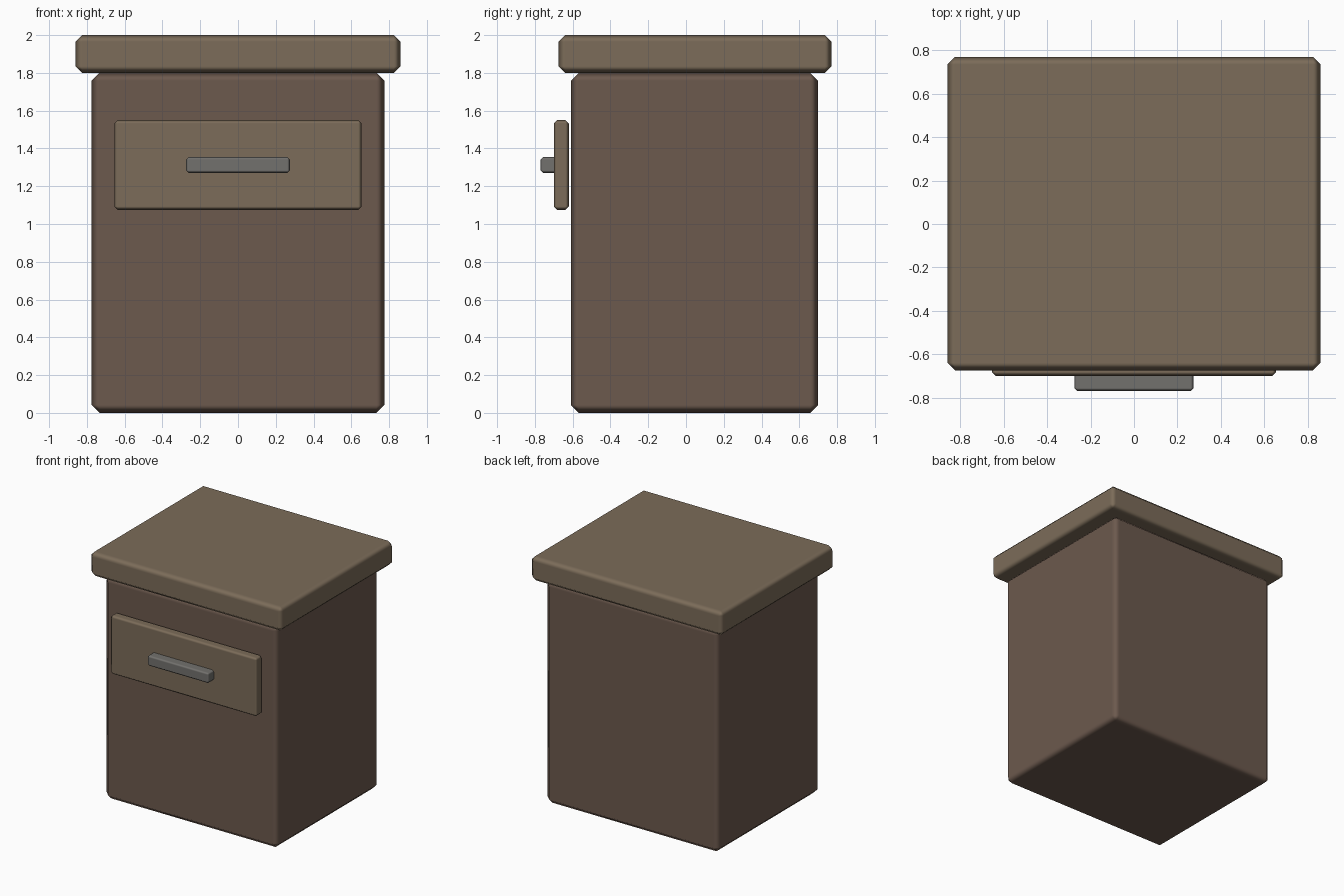
import bpy

if "Cube" in bpy.data.objects:
    bpy.data.objects.remove(bpy.data.objects["Cube"])


def material(name, rgb):
    mat = bpy.data.materials.new(name)
    mat.diffuse_color = (*rgb, 1)
    mat.use_nodes = True
    mat.node_tree.nodes["Principled BSDF"].inputs["Base Color"].default_value = mat.diffuse_color
    return mat


def block(name, x, y, z, chamfer, mat):
    """Chamfered box from (min, max) ranges, softly shaded along its edges."""
    spans = (x, y, z)
    bpy.ops.mesh.primitive_cube_add(size=1, location=[(a + b) / 2 for a, b in spans])
    obj = bpy.context.object
    obj.name = name
    obj.scale = [b - a for a, b in spans]
    bpy.ops.object.transform_apply(location=False, rotation=False, scale=True)
    bpy.ops.object.shade_smooth()
    bevel = obj.modifiers.new("chamfer", 'BEVEL')
    bevel.width = chamfer
    bevel.segments = 1
    bevel.harden_normals = True
    obj.data.materials.append(mat)
    return obj


dark_wood = material("dark_wood", (0.15, 0.10, 0.075))
light_wood = material("light_wood", (0.20, 0.15, 0.10))
metal = material("metal", (0.17, 0.165, 0.155))

# Cabinet body and overhanging top
block("cabinet_body", (-0.775, 0.775), (-0.61, 0.70), (0, 1.80), 0.042, dark_wood)
block("table_top", (-0.86, 0.86), (-0.675, 0.77), (1.80, 2.0), 0.035, light_wood)

# Drawer front and its pull
block("drawer_front", (-0.655, 0.655), (-0.70, -0.62), (1.075, 1.55), 0.018, light_wood)
block("drawer_handle", (-0.275, 0.275), (-0.77, -0.685), (1.27, 1.355), 0.014, metal)
